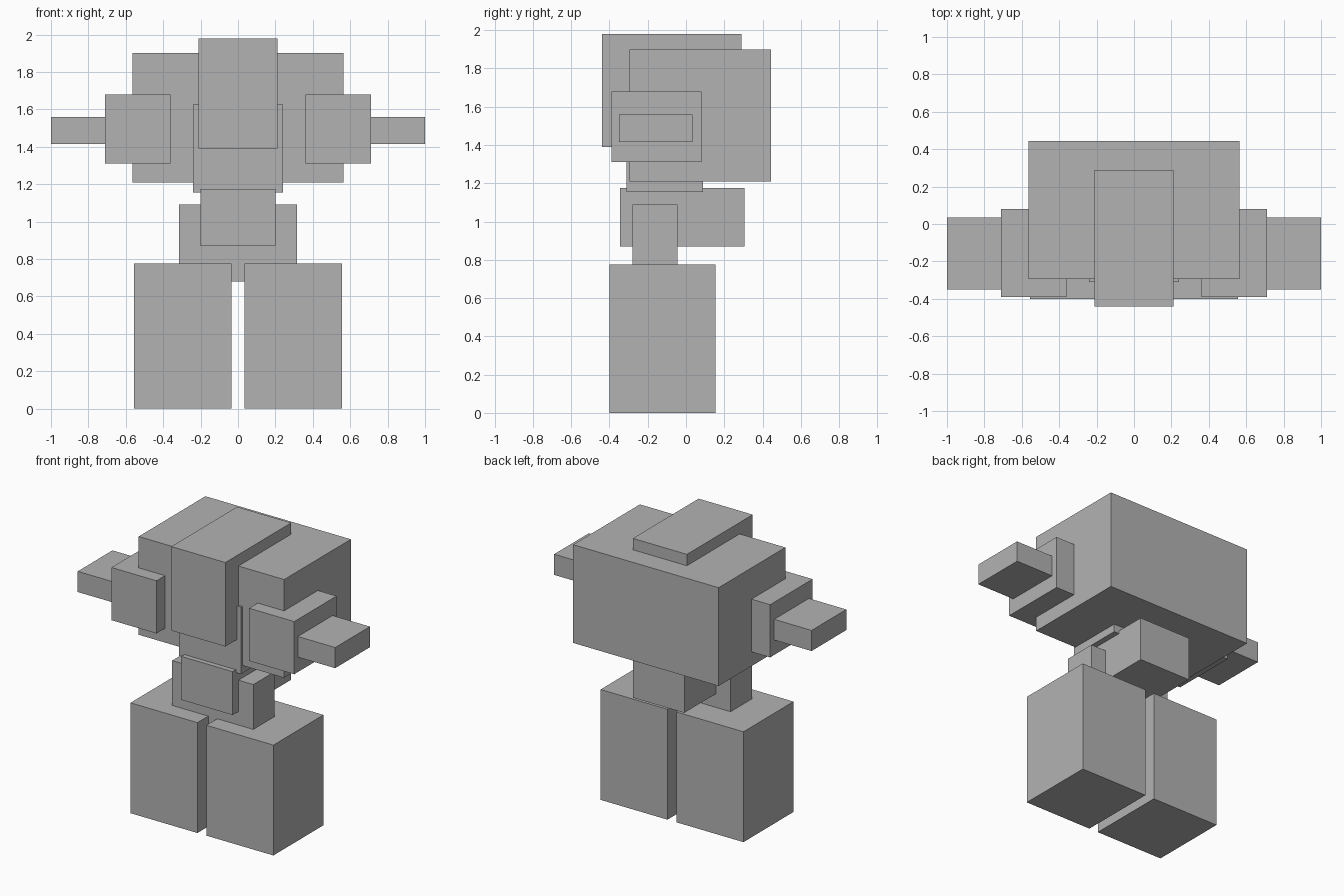
import bpy
import bmesh
from mathutils import Vector

default = bpy.data.objects.get("Cube")
if default:
    bpy.data.objects.remove(default, do_unlink=True)

# One flat grey for the whole figure
grey = bpy.data.materials.new("plain_grey")
grey.use_nodes = True
colour = (0.45, 0.45, 0.45, 1)
grey.diffuse_color = colour
grey.node_tree.nodes["Principled BSDF"].inputs["Base Color"].default_value = colour


def box(name, low, high):
    """Flat-sided block spanning two opposite corners."""
    low, high = Vector(low), Vector(high)
    bm = bmesh.new()
    bmesh.ops.create_cube(bm, size=1)
    bmesh.ops.scale(bm, vec=high - low, verts=bm.verts)
    bmesh.ops.translate(bm, vec=(low + high) / 2, verts=bm.verts)
    mesh = bpy.data.meshes.new(name)
    bm.to_mesh(mesh)
    bm.free()
    mesh.materials.append(grey)
    bpy.context.collection.objects.link(bpy.data.objects.new(name, mesh))


def centred(name, half_width, y, z):
    box(name, (-half_width, y[0], z[0]), (half_width, y[1], z[1]))


def pair(name, x, y, z):
    box("left_" + name, (x[0], y[0], z[0]), (x[1], y[1], z[1]))
    box("right_" + name, (-x[1], y[0], z[0]), (-x[0], y[1], z[1]))


# Head and trunk
centred("head", 0.21, (-0.44, 0.29), (1.39, 1.98))
centred("upper_body", 0.565, (-0.295, 0.445), (1.21, 1.90))
centred("chest", 0.24, (-0.31, 0.09), (1.155, 1.625))
centred("waist", 0.20, (-0.345, 0.305), (0.87, 1.175))
centred("hips", 0.315, (-0.28, -0.045), (0.68, 1.09))

# Limbs
pair("shoulder", (0.36, 0.71), (-0.39, 0.08), (1.31, 1.68))
pair("arm", (0.65, 1.0), (-0.35, 0.035), (1.415, 1.56))
pair("leg", (0.035, 0.555), (-0.40, 0.155), (0, 0.775))
